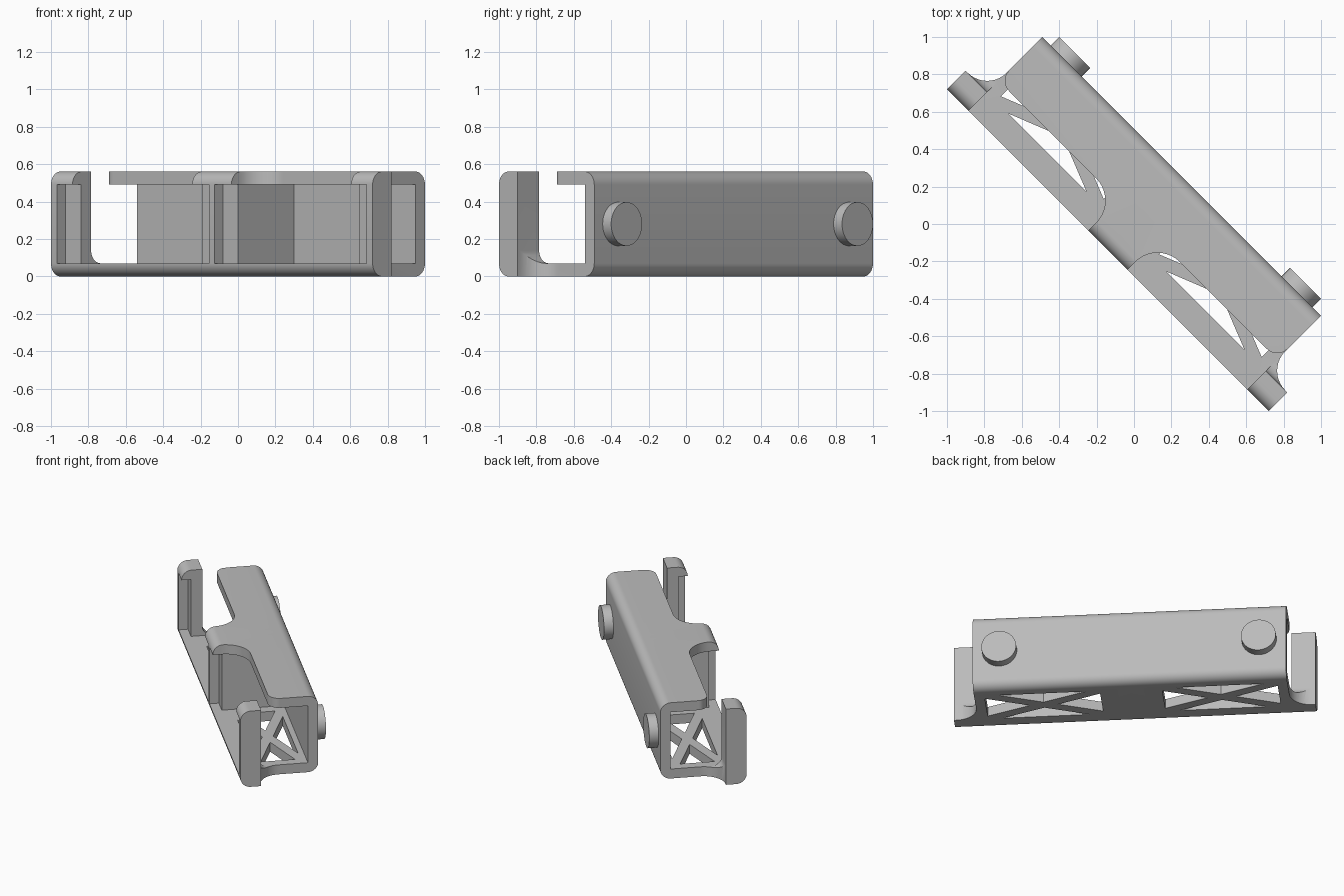
import bpy, bmesh, math
from mathutils import Matrix

cube = bpy.data.objects.get("Cube")
if cube:
    bpy.data.objects.remove(cube)

TURN = Matrix.Rotation(math.radians(-45), 4, 'Z')

grey = bpy.data.materials.new("plain_grey")
grey.use_nodes = True
grey.diffuse_color = (0.5, 0.5, 0.5, 1)
grey.node_tree.nodes["Principled BSDF"].inputs["Base Color"].default_value = (0.5, 0.5, 0.5, 1)

# Local frame: x along the housing, y from the open front to the back wall
END, POST_END = 1.054, 1.216
FRONT, BACK, HEIGHT = -0.198, 0.36, 0.56
WALL, LEDGE, POST_BACK = 0.07, -0.134, -0.057
TOP = HEIGHT - WALL
INNER_BACK = BACK - WALL


def arc(cx, cy, r, a0, a1, n=10):
    angles = [math.radians(a0 + (a1 - a0) * i / n) for i in range(n + 1)]
    return [(cx + r * math.cos(a), cy + r * math.sin(a)) for a in angles]


def rect(x0, y0, x1, y1):
    return [(x0, y0), (x1, y0), (x1, y1), (x0, y1)]


def prism(name, points, lo, hi, axis='Z'):
    """Extrude a 2D outline along z (points are x, y) or x (points are y, z)."""
    place = (lambda p, h: (p[0], p[1], h)) if axis == 'Z' else (lambda p, h: (h, p[0], p[1]))
    bm = bmesh.new()
    a = [bm.verts.new(place(p, lo)) for p in points]
    b = [bm.verts.new(place(p, hi)) for p in points]
    bm.faces.new(a)
    bm.faces.new(b)
    n = len(points)
    for i in range(n):
        j = (i + 1) % n
        bm.faces.new((a[i], a[j], b[j], b[i]))
    bmesh.ops.recalc_face_normals(bm, faces=bm.faces)
    mesh = bpy.data.meshes.new(name)
    bm.to_mesh(mesh)
    bm.free()
    obj = bpy.data.objects.new(name, mesh)
    bpy.context.collection.objects.link(obj)
    return obj


def activate(obj):
    bpy.ops.object.select_all(action='DESELECT')
    obj.select_set(True)
    bpy.context.view_layer.objects.active = obj


def cut(obj, cutter):
    activate(obj)
    mod = obj.modifiers.new("cut", 'BOOLEAN')
    mod.operation, mod.solver, mod.object = 'DIFFERENCE', 'EXACT', cutter
    bpy.ops.object.modifier_apply(modifier=mod.name)
    bpy.data.objects.remove(cutter)


def finish(obj):
    obj.data.materials.clear()
    obj.data.materials.append(grey)
    activate(obj)
    mod = obj.modifiers.new("mirror", 'MIRROR')
    mod.merge_threshold = 0.0005
    bpy.ops.object.modifier_apply(modifier=mod.name)
    bpy.ops.object.shade_smooth_by_angle(angle=math.radians(30))
    obj.matrix_world = TURN


# Housing: half of a long block with rounded long edges
R = 0.07
section = (arc(FRONT + R, R, R, 180, 270) + arc(BACK - R, R, R, 270, 360)
           + arc(BACK - R, HEIGHT - R, R, 0, 90) + arc(FRONT + R, HEIGHT - R, R, 90, 180))
housing = prism("housing", section, 0, POST_END, 'X')

# Inner bay, open at the end behind the post
bay = [(0.134, LEDGE), (END, LEDGE), (END, 0.02), (1.15, 0.02), (1.15, INNER_BACK), (0.134, INNER_BACK)]
cut(housing, prism("bay_cutter", bay, WALL, TOP))

# Front opening with a shallow recess in the post, leaving the centre rib
cut(housing, prism("opening_cutter", rect(0.02, -0.3, 1.17, LEDGE), WALL, TOP))

# Lid outline: rounded outer corner, fillet into the centre tab
lid = ([(0.148, -0.3)] + arc(0.318, -0.14, 0.17, 180, 90)
       + arc(0.974, 0.11, 0.08, -90, 0) + [(END, -0.3)])
cut(housing, prism("lid_cutter", lid, 0.4, 0.7))

# Square end, blended into the post foot in plan
end_cut = arc(1.2, 0.09, 0.147, 180, 270) + [(1.4, POST_BACK), (1.4, 0.5), (END, 0.5)]
cut(housing, prism("end_cutter", end_cut, -0.1, 0.7))

# Space behind the post, with a fillet down to the floor
gap = arc(POST_BACK + R, WALL + R, R, 180, 270) + [(0.1, WALL), (0.1, 0.7), (POST_BACK, 0.7)]
cut(housing, prism("post_gap_cutter", gap, 1.05, 1.4, 'X'))

# Floor truss: four triangular holes around crossed struts
cx, cy, a, b, s = 0.597, 0.097, 0.388, 0.154, 0.037
k = a / b
for sign in (-1, 1):
    across = [(-(b - s) * k, sign * b), ((b - s) * k, sign * b), (0, sign * s)]
    along = [(sign * a, -(b - s)), (sign * a, b - s), (sign * s * k, 0)]
    for tri in (across, along):
        cut(housing, prism("truss_cutter", [(cx + x, cy + y) for x, y in tri], -0.1, 0.2))

# Remove the face on the mirror plane, then mirror
bm = bmesh.new()
bm.from_mesh(housing.data)
middle = [f for f in bm.faces if all(abs(v.co.x) < 0.0005 for v in f.verts)]
bmesh.ops.delete(bm, geom=middle, context='FACES')
bm.to_mesh(housing.data)
bm.free()
finish(housing)

# Round pegs on the back wall
bm = bmesh.new()
spot = Matrix.Translation((0.873, 0.387, HEIGHT / 2)) @ Matrix.Rotation(math.radians(90), 4, 'X')
bmesh.ops.create_cone(bm, cap_ends=True, segments=48, radius1=0.117, radius2=0.117, depth=0.074, matrix=spot)
mesh = bpy.data.meshes.new("back_pegs")
bm.to_mesh(mesh)
bm.free()
pegs = bpy.data.objects.new("back_pegs", mesh)
bpy.context.collection.objects.link(pegs)
finish(pegs)
